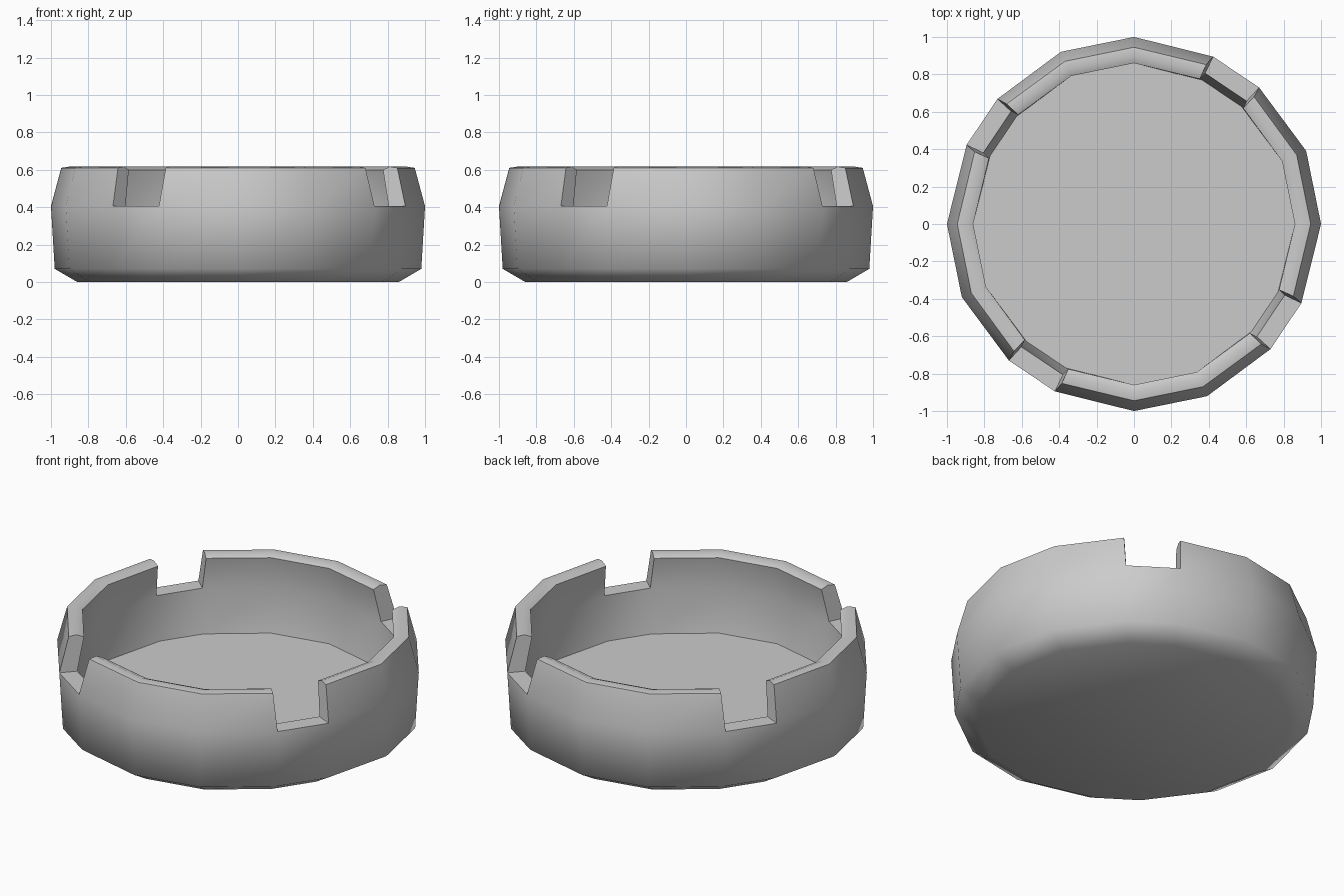
import bpy, bmesh, math

if "Cube" in bpy.data.objects:
    bpy.data.objects.remove(bpy.data.objects["Cube"])

# Closed wall section (radius, height): outside going up, over the rim, inside going down
PROFILE = [(0.86, 0.0), (0.98, 0.07), (1.0, 0.405), (0.945, 0.61),
           (0.90, 0.617), (0.86, 0.60), (0.90, 0.405), (0.86, 0.15)]
RIM = (3, 4, 5)          # rings above the notch floor
LOW, HIGH = (0, 23, 47.5, 64.7), (0, 23, 46.7, 65.6)   # notches flare upward

bm = bmesh.new()
rings = []
for i, (r, z) in enumerate(PROFILE):
    ring = []
    for quarter in range(4):
        for a in (HIGH if i in RIM else LOW):
            t = math.radians(a + 90 * quarter)
            rr = r * (0.99 if a > 40 else 1)
            ring.append(bm.verts.new((rr * math.cos(t), rr * math.sin(t), z)))
    rings.append(ring)

# Wall panels, leaving four notches
n = 16
for s in range(n):
    t = (s + 1) % n
    notch = s % 4 == 2
    for i in range(len(PROFILE) - 1):
        if notch and 2 <= i <= 5:
            continue
        bm.faces.new((rings[i][s], rings[i][t], rings[i + 1][t], rings[i + 1][s]))
    if notch:
        # Notch floor and its two side walls
        bm.faces.new((rings[2][s], rings[2][t], rings[6][t], rings[6][s]))
        for k in (s, t):
            bm.faces.new([rings[i][k] for i in range(2, 7)])

# Underside and inner floor
bm.faces.new(rings[0])
bm.faces.new(rings[-1])
bmesh.ops.recalc_face_normals(bm, faces=bm.faces)

mesh = bpy.data.meshes.new("notched_bowl")
bm.to_mesh(mesh)
bm.free()
bowl = bpy.data.objects.new("notched_bowl", mesh)
bpy.context.collection.objects.link(bowl)
bpy.context.view_layer.objects.active = bowl
bowl.select_set(True)
bpy.ops.object.shade_smooth_by_angle(angle=math.radians(60))
